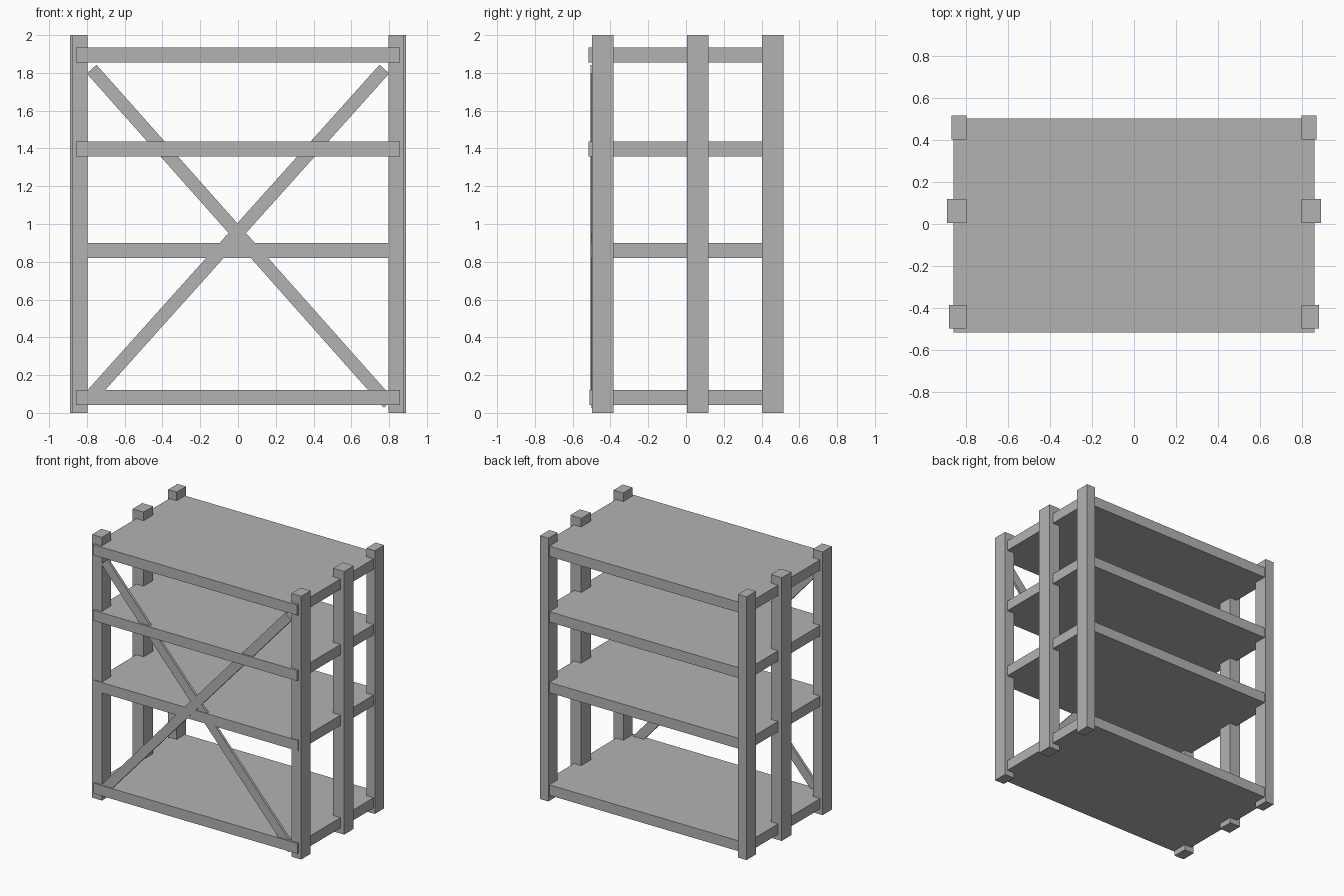
import bpy
import math
from mathutils import Vector

cube = bpy.data.objects.get("Cube")
if cube:
    bpy.data.objects.remove(cube, do_unlink=True)

# Single flat grey
grey = bpy.data.materials.new("plain grey")
grey.use_nodes = True
grey.diffuse_color = (0.45, 0.45, 0.45, 1)
grey.node_tree.nodes["Principled BSDF"].inputs["Base Color"].default_value = grey.diffuse_color


def box(name, low, high, angle=0):
    """Box between two corners, optionally turned about its y axis."""
    low, high = Vector(low), Vector(high)
    bpy.ops.mesh.primitive_cube_add(size=1, location=(low + high) / 2)
    obj = bpy.context.object
    obj.name = name
    obj.scale = high - low
    obj.rotation_euler.y = angle
    obj.data.materials.append(grey)
    return obj


def brace(name, start, end, front, width=0.069, depth=0.02):
    """Flat diagonal bar between two (x, z) points."""
    run = Vector(end) - Vector(start)
    mid = (Vector(start) + Vector(end)) / 2
    half = run.length / 2
    box(name,
        (mid.x - half, front, mid.y - width / 2),
        (mid.x + half, front + depth, mid.y + width / 2),
        -math.atan2(run.y, run.x))


# Upright posts, a pair at each depth
for place, y0, y1, outer in (("front", -0.497, -0.385, 0.879),
                             ("middle", 0.005, 0.12, 0.889),
                             ("back", 0.402, 0.515, 0.869)):
    box(place + "_left_post", (0.797, y0, 0), (outer, y1, 2))
    box(place + "_right_post", (-outer, y0, 0), (-0.797, y1, 2))

# Shelves
for place, bottom, front in (("bottom", 0.042, -0.51), ("lower", 0.821, -0.503),
                             ("upper", 1.358, -0.515), ("top", 1.856, -0.515)):
    box(place + "_shelf", (-0.858, front, bottom), (0.858, 0.502, bottom + 0.079))

# Crossed diagonal braces on the front
brace("falling_brace", (-0.775, 1.82), (0.798, 0.05), -0.499)
brace("rising_brace", (-0.8, 0.065), (0.775, 1.82), -0.505)
